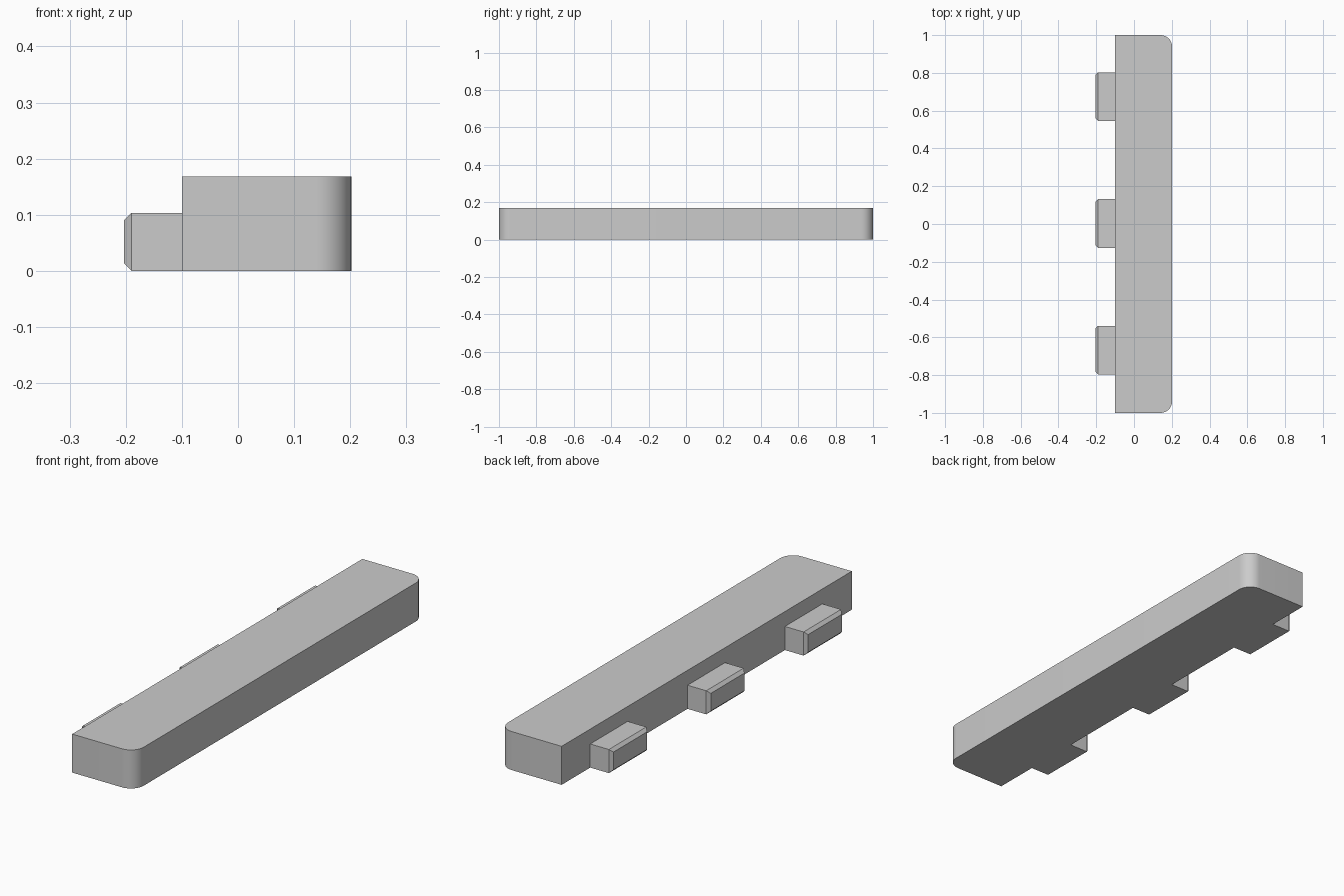
import bpy, bmesh
from mathutils import Matrix

default = bpy.data.objects.get("Cube")
if default:
    bpy.data.objects.remove(default, do_unlink=True)

grey = bpy.data.materials.new("plain grey")
grey.use_nodes = True
grey.diffuse_color = (0.6, 0.6, 0.6, 1)
grey.node_tree.nodes["Principled BSDF"].inputs["Base Color"].default_value = (0.6, 0.6, 0.6, 1)


def box(name, low, high, pick, width, segments):
    """Box between two corners, with the edges chosen by pick bevelled."""
    bm = bmesh.new()
    bmesh.ops.create_cube(bm, size=1)
    size = [h - l for l, h in zip(low, high)]
    centre = [(h + l) / 2 for l, h in zip(low, high)]
    bmesh.ops.transform(bm, verts=bm.verts,
                        matrix=Matrix.Translation(centre) @ Matrix.Diagonal((*size, 1)))
    edges = [e for e in bm.edges if pick(e.verts[0].co, e.verts[1].co)]
    bmesh.ops.bevel(bm, geom=edges, offset=width, segments=segments,
                    profile=0.5, affect='EDGES')
    mesh = bpy.data.meshes.new(name)
    bm.to_mesh(mesh)
    bm.free()
    mesh.materials.append(grey)
    obj = bpy.data.objects.new(name, mesh)
    bpy.context.collection.objects.link(obj)
    return obj


# Long bar with its two outer vertical corners rounded
bar = box("bar", (-0.1, -1, 0), (0.202, 1, 0.168),
          lambda a, b: a.x > 0 and b.x > 0 and abs(a.z - b.z) > 0.1, 0.062, 12)
bpy.context.view_layer.objects.active = bar
bar.select_set(True)
bpy.ops.object.shade_smooth_by_angle()

# Three locating tabs with chamfered ends
for label, y in (("front", -0.668), ("middle", 0.003), ("back", 0.674)):
    box(label + "_tab", (-0.203, y - 0.129, 0), (-0.1, y + 0.129, 0.103),
        lambda a, b: a.x < -0.2 and b.x < -0.2, 0.013, 1)
